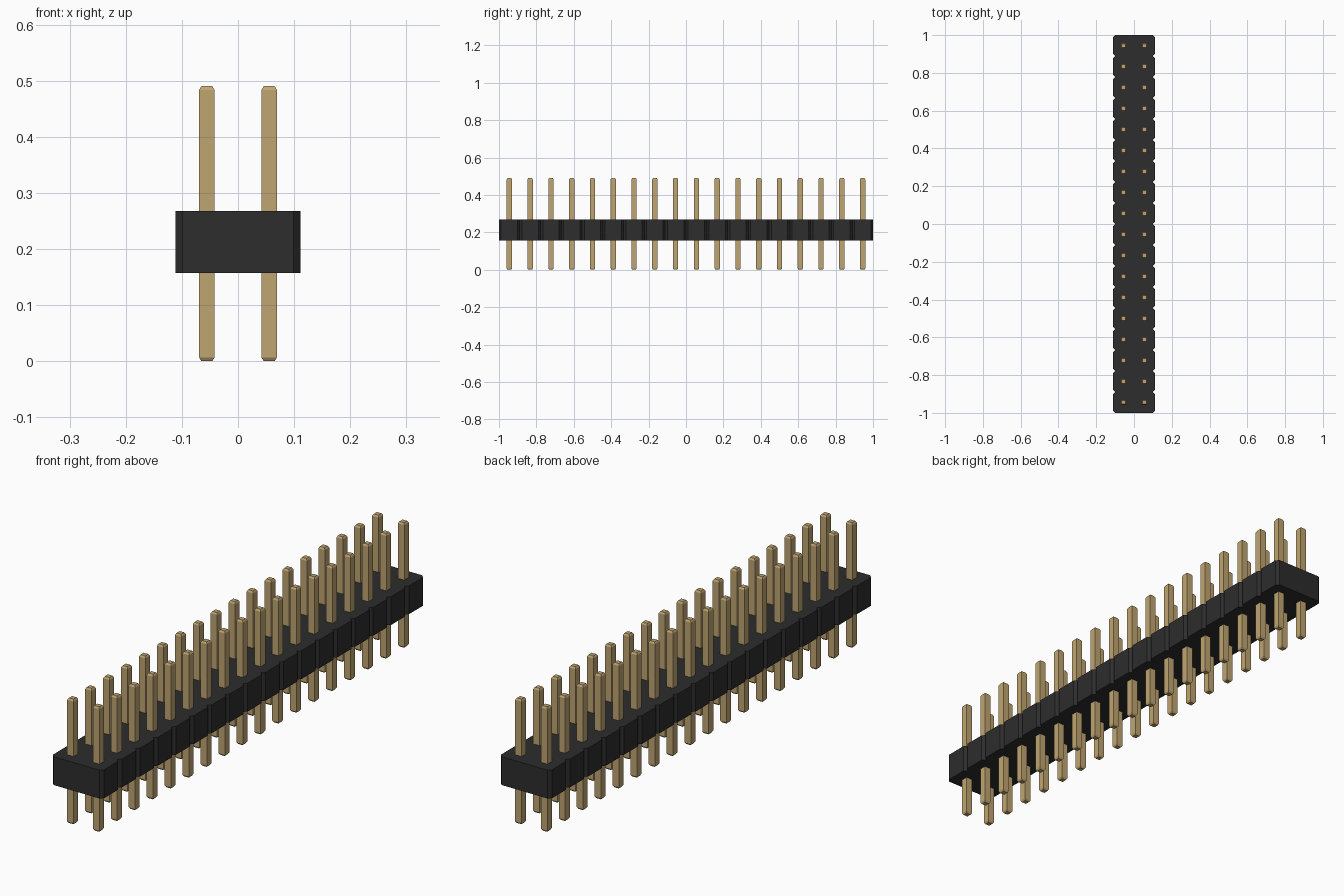
import bpy
import bmesh
from mathutils import Matrix

COUNT = 18
PITCH = 2 / COUNT
HALF = PITCH / 2
CHAMFER = 0.012
BODY_BOTTOM, BODY_TOP = 0.157, 0.268
PIN_WIDTH, PIN_HEIGHT, TIP = 0.028, 0.49, 0.007

cube = bpy.data.objects.get("Cube")
if cube:
    bpy.data.objects.remove(cube)


def make_material(name, color):
    mat = bpy.data.materials.new(name)
    mat.use_nodes = True
    mat.diffuse_color = color
    mat.node_tree.nodes["Principled BSDF"].inputs["Base Color"].default_value = color
    return mat


def finish_mesh(bm, name, mat):
    bmesh.ops.recalc_face_normals(bm, faces=bm.faces[:])
    mesh = bpy.data.meshes.new(name)
    bm.to_mesh(mesh)
    bm.free()
    mesh.materials.append(mat)
    return mesh


def add_object(name, mesh, location=(0, 0, 0)):
    obj = bpy.data.objects.new(name, mesh)
    obj.location = location
    bpy.context.collection.objects.link(obj)
    return obj


black = make_material("black plastic", (0.026, 0.026, 0.026, 1))
gold = make_material("gold metal", (0.53, 0.38, 0.17, 1))

# Housing: notched outline, one chamfered segment per pin pair, extruded upward
side = []
for i in range(COUNT):
    y = -1 + i * PITCH
    side += [(PITCH - CHAMFER, y), (PITCH, y + CHAMFER), (PITCH, y + PITCH - CHAMFER)]
side.append((PITCH - CHAMFER, 1))
outline = side + [(-x, y) for x, y in reversed(side)]

bm = bmesh.new()
base = bm.faces.new([bm.verts.new((x, y, BODY_BOTTOM)) for x, y in outline])
top = bmesh.ops.extrude_face_region(bm, geom=[base], use_keep_orig=True)
bmesh.ops.translate(bm, vec=(0, 0, BODY_TOP - BODY_BOTTOM),
                    verts=[v for v in top["geom"] if isinstance(v, bmesh.types.BMVert)])
add_object("housing", finish_mesh(bm, "housing", black))

# Pin: square bar with tapered ends, shared by all positions
bm = bmesh.new()
bmesh.ops.create_cube(bm, size=1, matrix=Matrix.Translation((0, 0, PIN_HEIGHT / 2))
                      @ Matrix.Diagonal((PIN_WIDTH, PIN_WIDTH, PIN_HEIGHT - 2 * TIP, 1)))
ends = [f for f in bm.faces if abs(f.normal.z) > 0.9]
bmesh.ops.inset_individual(bm, faces=ends, thickness=0.006, depth=TIP)
pin_mesh = finish_mesh(bm, "pin", gold)

for row, x in (("right", -HALF), ("left", HALF)):
    for i in range(COUNT):
        add_object(f"pin_{row}_{i + 1}", pin_mesh, (x, -1 + HALF + i * PITCH, 0))
